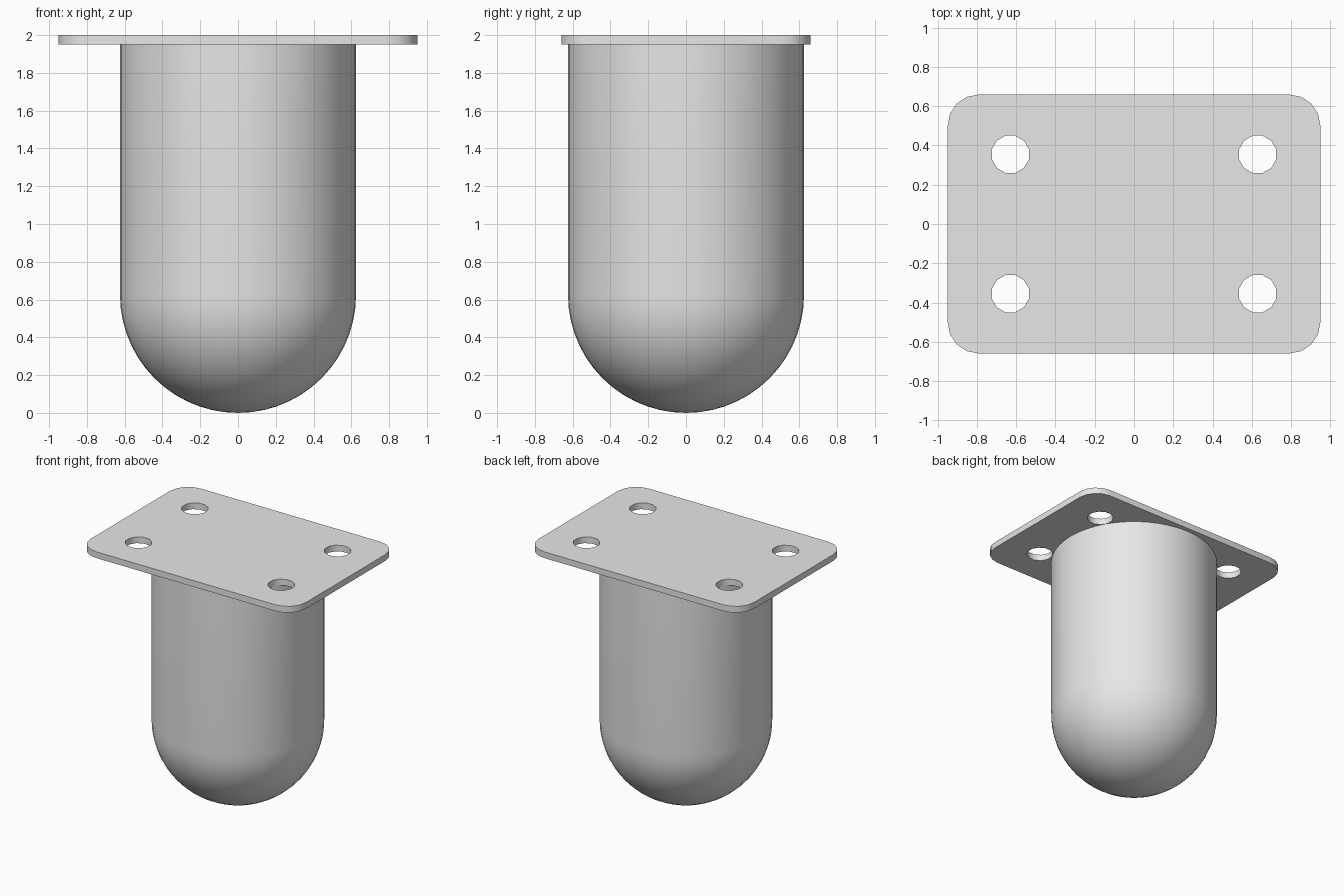
import bpy, bmesh
from math import pi, sin, cos, radians
from mathutils import Vector

cube = bpy.data.objects.get("Cube")
if cube:
    bpy.data.objects.remove(cube, do_unlink=True)

grey = bpy.data.materials.new("light grey")
grey.use_nodes = True
colour = (0.8, 0.8, 0.8, 1)
grey.diffuse_color = colour
grey.node_tree.nodes["Principled BSDF"].inputs["Base Color"].default_value = colour

HEIGHT, THICK, RADIUS = 2.0, 0.05, 0.625
HALF_X, HALF_Y, CORNER = 0.95, 0.66, 0.16
HOLE_X, HOLE_Y, HOLE_R = 0.63, 0.355, 0.098


def finish(name, bm):
    """Turn a bmesh into a smooth-shaded object with sharp edges kept."""
    bmesh.ops.recalc_face_normals(bm, faces=bm.faces)
    mesh = bpy.data.meshes.new(name)
    bm.to_mesh(mesh)
    bm.free()
    mesh.materials.append(grey)
    obj = bpy.data.objects.new(name, mesh)
    bpy.context.collection.objects.link(obj)
    bpy.ops.object.select_all(action='DESELECT')
    obj.select_set(True)
    bpy.context.view_layer.objects.active = obj
    bpy.ops.object.shade_smooth_by_angle(angle=radians(35))


def arc(cx, cy, r, start, sweep, steps):
    return [(cx + r * cos(start + sweep * i / steps),
             cy + r * sin(start + sweep * i / steps)) for i in range(steps + 1)]


def add_loop(bm, points):
    verts = [bm.verts.new((x, y, HEIGHT - THICK)) for x, y in points]
    return [bm.edges.new((v, verts[i - 1])) for i, v in enumerate(verts)]


# Mounting plate: rounded rectangle with four bolt holes
bm = bmesh.new()
signs = [(1, 1), (-1, 1), (-1, -1), (1, -1)]
outline = []
for i, (sx, sy) in enumerate(signs):
    outline += arc(sx * (HALF_X - CORNER), sy * (HALF_Y - CORNER),
                   CORNER, i * pi / 2, pi / 2, 4)
edges = add_loop(bm, outline)
for sx, sy in signs:
    edges += add_loop(bm, arc(sx * HOLE_X, sy * HOLE_Y, HOLE_R,
                              pi / 12, 2 * pi, 12)[:-1])
bmesh.ops.triangle_fill(bm, edges=edges, use_beauty=True, normal=Vector((0, 0, 1)))
extruded = bmesh.ops.extrude_face_region(bm, geom=bm.faces[:], use_keep_orig=True)
top = [g for g in extruded["geom"] if isinstance(g, bmesh.types.BMVert)]
bmesh.ops.translate(bm, verts=top, vec=(0, 0, THICK))
finish("mounting_plate", bm)

# Round-bottomed body: quarter-circle and straight wall spun about the axis
bm = bmesh.new()
profile = arc(0, RADIUS, RADIUS, -pi / 2, pi / 2, 14)
profile.append((RADIUS, HEIGHT - THICK))
verts = [bm.verts.new((r, 0, z)) for r, z in profile]
edges = [bm.edges.new(pair) for pair in zip(verts, verts[1:])]
bmesh.ops.spin(bm, geom=verts + edges, cent=(0, 0, 0), axis=(0, 0, 1),
               angle=2 * pi, steps=48)
bmesh.ops.remove_doubles(bm, verts=bm.verts, dist=0.0005)
finish("rounded_body", bm)
